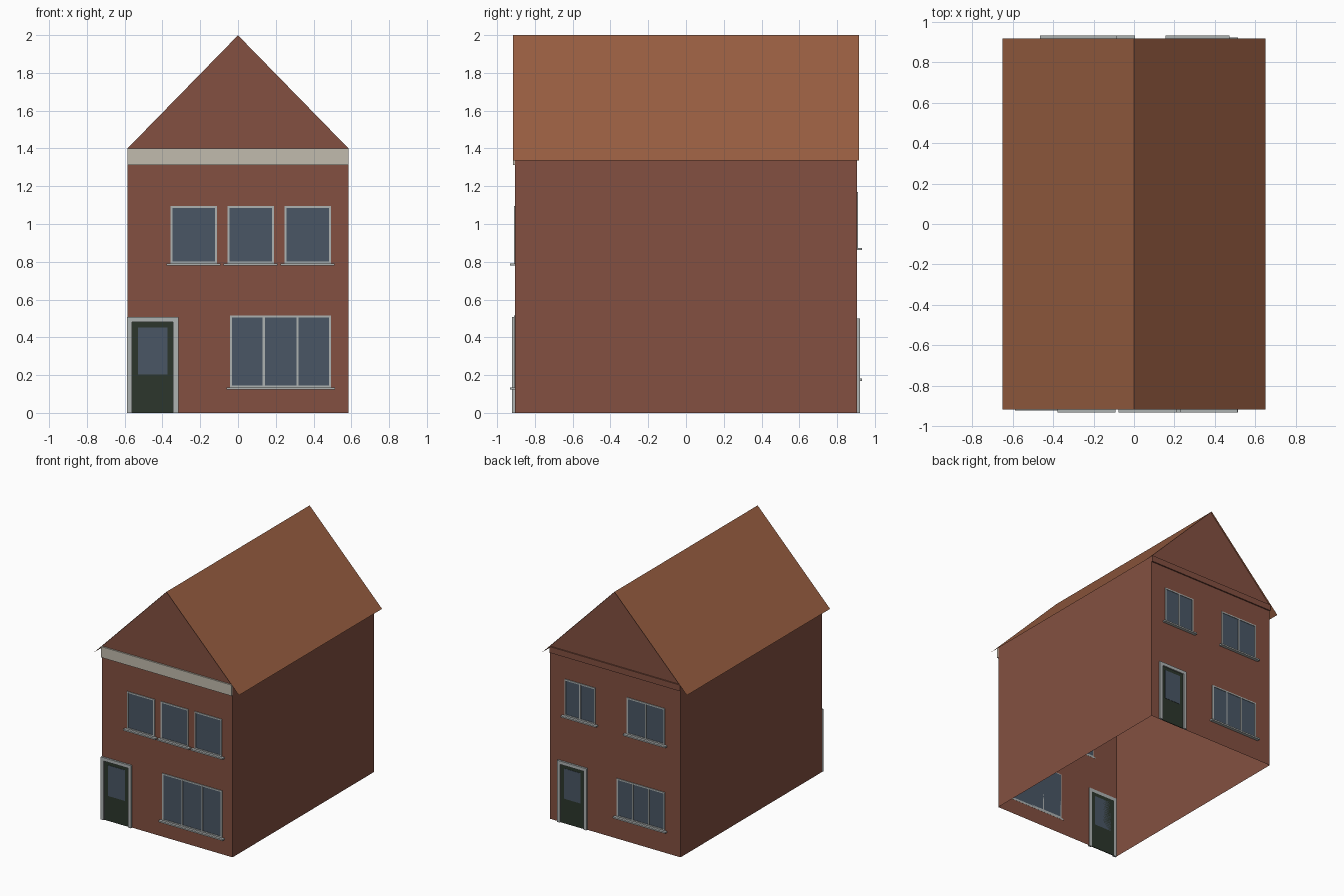
import bpy

if "Cube" in bpy.data.objects:
    bpy.data.objects.remove(bpy.data.objects["Cube"])

W, D = 0.585, 0.905           # half width and half depth of the brick body
EAVE_X, EAVE_Z = 0.65, 1.335  # roof edge
WALL_Z, RIDGE = 1.40, 2.0


def material(name, rgb):
    m = bpy.data.materials.new(name)
    # convert display colour (0-255) to linear
    m.diffuse_color = [(c / 255) ** 2.2 for c in rgb] + [1]
    m.use_nodes = True
    m.node_tree.nodes["Principled BSDF"].inputs["Base Color"].default_value = m.diffuse_color
    return m


BRICK = material("brick", (130, 81, 67))
TILE = material("roof_tile", (152, 95, 68))
CREAM = material("cream", (192, 186, 172))
FRAME = material("frame", (172, 177, 176))
GLASS = material("glass", (75, 87, 101))
DOOR = material("door_green", (48, 57, 48))


def mesh(name, verts, faces, mat):
    me = bpy.data.meshes.new(name)
    me.from_pydata(verts, [], faces)
    me.materials.append(mat)
    ob = bpy.data.objects.new(name, me)
    bpy.context.collection.objects.link(ob)
    return ob


def boxes(name, side, parts, mat):
    """Boxes on a facade: (x0, x1, z0, z1, depth out of the wall); side -1 front, 1 back."""
    verts, faces = [], []
    for x0, x1, z0, z1, out in parts:
        n = len(verts)
        ya, yb = sorted((side * (D - 0.001), side * (D + out)))
        verts += [(x, y, z) for z in (z0, z1) for x, y in ((x0, ya), (x1, ya), (x1, yb), (x0, yb))]
        faces += [[n + i for i in f] for f in ((3, 2, 1, 0), (4, 5, 6, 7), (0, 1, 5, 4),
                                               (1, 2, 6, 5), (2, 3, 7, 6), (3, 0, 4, 7))]
    return mesh(name, verts, faces, mat)


def window(name, side, x0, x1, z0, z1, panes):
    t, out = 0.011, 0.006
    boxes(name + "_glass", side, [(x0 + t / 2, x1 - t / 2, z0 + t / 2, z1 - t / 2, 0.002)], GLASS)
    bars = [(x0, x0 + t, z0, z1, out), (x1 - t, x1, z0, z1, out),
            (x0 + t, x1 - t, z0, z0 + t, out), (x0 + t, x1 - t, z1 - t, z1, out)]
    for i in range(1, panes):
        c = x0 + (x1 - x0) * i / panes
        bars.append((c - t / 2, c + t / 2, z0 + t, z1 - t, out))
    boxes(name + "_frame", side, bars, FRAME)
    boxes(name + "_sill", side, [(x0 - 0.02, x1 + 0.02, z0 - 0.011, z0 + 0.001, 0.026)], FRAME)


def door(name, side, x0, x1, top):
    t, out = 0.027, 0.015
    boxes(name + "_frame", side, [(x0, x0 + t, 0, top, out), (x1 - t, x1, 0, top, out),
                                  (x0 + t, x1 - t, top - t, top, out)], FRAME)
    boxes(name + "_leaf", side, [(x0 + t, x1 - t, 0, top - t, 0.005)], DOOR)
    boxes(name + "_glass", side, [(x0 + 0.058, x1 - 0.058, top * 0.4, top - 0.055, 0.007)], GLASS)


# brick walls, open underneath, with both gables
profile = [(-W, 0), (W, 0), (W, WALL_Z), (0, RIDGE - 0.001), (-W, WALL_Z)]
mesh("brick_walls", [(x, y, z) for y in (-D, D) for x, z in profile],
     [(0, 1, 2, 3, 4), (9, 8, 7, 6, 5), (1, 6, 7, 2), (5, 0, 4, 9)], BRICK)

# thin roof slopes
edge = [(-EAVE_X, EAVE_Z), (0, RIDGE), (EAVE_X, EAVE_Z)]
mesh("roof", [(x, y, z) for y in (-D - 0.012, D + 0.012) for x, z in edge],
     [(0, 1, 4, 3), (1, 2, 5, 4)], TILE)

# bands under the gables
boxes("front_band", -1, [(-W, W, 1.312, WALL_Z, 0.012)], CREAM)
boxes("back_band", 1, [(-W, W, 1.35, WALL_Z, 0.010)], BRICK)

# front facade
door("front_door", -1, -0.587, -0.316, 0.507)
for i in range(3):
    x = -0.358 + i * 0.302
    window(f"front_upper_window_{i + 1}", -1, x, x + 0.246, 0.791, 1.095, 1)
window("front_lower_window", -1, -0.042, 0.493, 0.134, 0.516, 3)

# back facade
door("back_door", 1, 0.25, 0.513, 0.5)
window("back_upper_window_1", 1, 0.176, 0.452, 0.873, 1.17, 2)
window("back_upper_window_2", 1, -0.445, -0.105, 0.873, 1.17, 2)
window("back_lower_window", 1, -0.445, -0.015, 0.18, 0.49, 3)
